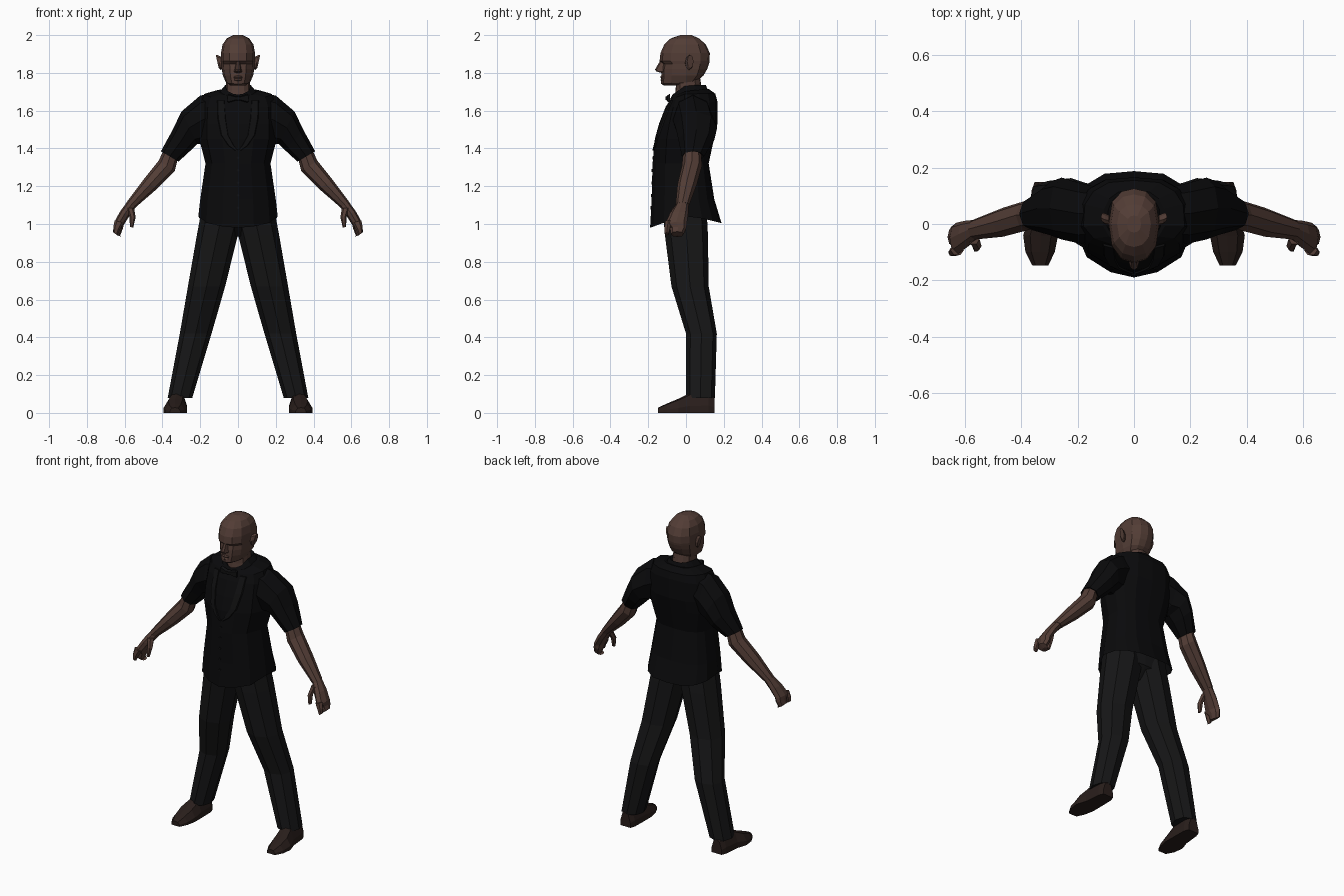
import bpy, bmesh, math
from mathutils import Vector


def material(name, r, g, b):
    m = bpy.data.materials.new(name)
    m.diffuse_color = (r, g, b, 1)
    return m


SKIN = material("skin", 0.085, 0.046, 0.036)
CLOTH = material("black_cloth", 0.003, 0.003, 0.0035)
VEST = material("vest_trim", 0.005, 0.005, 0.0055)
TROUSER = material("trouser_cloth", 0.008, 0.008, 0.0085)
LEATHER = material("shoe_leather", 0.022, 0.013, 0.011)


def loft(name, rings, mat, closed=True, caps=(True, True)):
    """Bridge rings of points, cap the ends and mirror across x = 0."""
    bm = bmesh.new()
    loops = [[bm.verts.new(p) for p in ring] for ring in rings]
    n = len(loops[0])
    for a, b in zip(loops, loops[1:]):
        for i in range(n if closed else n - 1):
            j = (i + 1) % n
            bm.faces.new((a[i], a[j], b[j], b[i]))
    if caps[0]:
        bm.faces.new(loops[0])
    if caps[1]:
        bm.faces.new(loops[-1])
    bmesh.ops.recalc_face_normals(bm, faces=bm.faces)
    me = bpy.data.meshes.new(name)
    bm.to_mesh(me)
    bm.free()
    me.materials.append(mat)
    ob = bpy.data.objects.new(name, me)
    bpy.context.collection.objects.link(ob)
    mod = ob.modifiers.new("mirror", 'MIRROR')
    mod.merge_threshold = 0.0005
    return ob


def half_ring(profile, z, w, f, b, front_dz=0, back_dz=0):
    """Half outline from front centre to back centre."""
    return [(w * u, (-f * v if v < 0 else b * v),
             z + (front_dz * -v if v < 0 else back_dz * v)) for u, v in profile]


def limb_ring(ux, uz, lx, lz, y0, y1, n=8):
    """Ring through an upper and a lower point, spanning y0 to y1."""
    c = Vector(((ux + lx) / 2, (y0 + y1) / 2, (uz + lz) / 2))
    h = Vector(((ux - lx) / 2, 0, (uz - lz) / 2))
    d = Vector((0, (y1 - y0) / 2, 0))
    return [c + h * math.cos(2 * math.pi * i / n) + d * math.sin(2 * math.pi * i / n)
            for i in range(n)]


def limb(name, rows, mat, n=8, caps=(True, True)):
    return loft(name, [limb_ring(*r, n=n) for r in rows], mat, caps=caps)


# Shirt and waistcoat body: z, half width, front, back, front dz, back dz
body = [(0, -1), (.4, -.9), (.8, -.62), (1, -.1), (.97, .45), (.8, .75), (.5, .95), (0, 1)]
torso = loft("shirt_body", [half_ring(body, *r) for r in [
    (1.05, .21, -.19, .188, -.07, -.045),
    (1.13, .20, -.182, .15, 0, 0),
    (1.32, .172, -.177, .12, 0, 0),
    (1.45, .205, -.165, .148, 0, 0),
    (1.53, .205, -.143, .166, 0, 0),
    (1.62, .20, -.108, .166, 0, .03),
    (1.69, .18, -.082, .155, -.03, 0),
    (1.705, .11, -.072, .12, -.03, .01)]], CLOTH, closed=False, caps=(False, True))

# Collar
loft("collar", [half_ring(body, *r) for r in [
    (1.69, .105, -.085, .12, -.03, .01),
    (1.735, .07, -.072, .105, -.05, 0),
    (1.725, .06, -.06, .09, -.05, 0)]], CLOTH, closed=False, caps=(False, False))

# Sleeves
limb("sleeve", [
    (.12, 1.695, .13, 1.46, -.06, .13),
    (.20, 1.68, .18, 1.42, -.07, .145),
    (.30, 1.595, .215, 1.425, -.055, .165),
    (.345, 1.50, .25, 1.39, -.04, .15),
    (.408, 1.385, .315, 1.33, -.022, .095),
    (.39, 1.385, .325, 1.35, -.01, .08)], CLOTH)

# Forearm, hand and thumb
limb("forearm", [
    (.39, 1.40, .315, 1.36, -.015, .08),
    (.42, 1.335, .335, 1.28, -.022, .085),
    (.50, 1.235, .43, 1.185, -.045, .058),
    (.59, 1.115, .54, 1.09, -.055, .018)], SKIN)
limb("hand", [
    (.585, 1.12, .54, 1.09, -.052, .015),
    (.625, 1.065, .57, 1.05, -.085, .012),
    (.655, 1.01, .605, .995, -.11, .005),
    (.657, .985, .61, .975, -.085, .003),
    (.663, .96, .625, .935, -.08, -.012),
    (.64, .94, .61, .932, -.07, -.02)], SKIN)
limb("index_finger", [
    (.652, 1.02, .605, 1.005, -.112, -.075),
    (.66, .985, .625, .97, -.116, -.082),
    (.66, .955, .638, .94, -.114, -.09)], SKIN, n=6)
limb("thumb", [
    (.59, 1.085, .55, 1.085, -.075, -.03),
    (.575, 1.04, .542, 1.035, -.095, -.06),
    (.572, .985, .555, .98, -.1, -.075)], SKIN, n=6)


# Trouser legs: z, inner x, outer x, front y, back y
def leg_ring(z, x0, x1, f, b):
    shape = [(0, -1), (.72, -.72), (1, 0), (.75, .75), (0, 1), (-.75, .75), (-1, 0), (-.72, -.72)]
    return [((x0 + x1) / 2 + (x1 - x0) / 2 * u, (f + b) / 2 + (b - f) / 2 * v, z) for u, v in shape]


loft("trouser_leg", [leg_ring(*r) for r in [
    (1.12, -.02, .19, -.12, .10),
    (1.02, -.02, .203, -.118, .112),
    (.945, 0, .217, -.112, .116),
    (.67, .068, .265, -.077, .12),
    (.42, .14, .308, 0, .163),
    (.08, .242, .372, 0, .153)]], TROUSER)

# Trouser seat bridging the legs
seat = [(0, -1), (.6, -.95), (1, 0), (.6, .95), (0, 1)]
loft("trouser_seat", [half_ring(seat, *r) for r in [
    (.935, .05, -.03, .04), (1.0, .15, -.10, .10), (1.1, .19, -.11, .105)]],
    TROUSER, closed=False)


# Shoes: y, centre x, half width, height
def shoe_ring(y, x, w, h):
    return [(x + w * u, y, h * v) for u, v in
            [(1, 0), (1, .35), (.6, .9), (0, 1), (-.6, .9), (-1, .35), (-1, 0)]]


loft("shoe", [shoe_ring(*r) for r in [
    (.15, .318, .035, .085), (.12, .318, .046, .11), (.02, .322, .052, .105),
    (-.04, .332, .062, .075), (-.10, .334, .052, .05), (-.148, .333, .028, .028)]], LEATHER)

# Neck
skull = [(0, -1), (.5, -.9), (.87, -.58), (1, 0), (.87, .62), (.48, .92), (0, 1)]
loft("neck", [half_ring(skull, *r) for r in [
    (1.66, .075, -.062, .09), (1.71, .065, -.055, .085), (1.80, .062, -.05, .07)]],
    SKIN, closed=False)

# Head: z, half width, front, back, front dz, back dz
loft("head", [half_ring(skull, *r) for r in [
    (1.737, .045, -.115, .02, -.005, 0),
    (1.75, .064, -.132, .05, -.008, 0),
    (1.785, .08, -.13, .092, 0, 0),
    (1.82, .086, -.128, .112, 0, 0),
    (1.848, .088, -.122, .122, 0, 0),
    (1.862, .09, -.14, .125, 0, 0),
    (1.905, .09, -.135, .126, 0, 0),
    (1.95, .082, -.115, .105, 0, 0),
    (1.982, .06, -.082, .07, 0, 0),
    (2.0, .025, -.03, .03, 0, 0)]], SKIN, closed=False)

# Nose and lips
def ridge(name, rows):
    loft(name, [[(0, f, z), (w * .6, f + .008, z), (w, -.11, z), (0, -.10, z)]
                for z, w, f in rows], SKIN, closed=False)


ridge("nose", [(1.862, .012, -.138), (1.818, .02, -.164), (1.808, .024, -.158), (1.80, .02, -.13)])
ridge("lips", [(1.787, .02, -.130), (1.778, .034, -.137), (1.771, .036, -.131), (1.762, .03, -.136),
               (1.755, .02, -.131)])

# Ears
limb("ear", [
    (.09, 1.885, .084, 1.82, -.005, .03),
    (.104, 1.893, .092, 1.815, -.004, .036),
    (.118, 1.896, .102, 1.825, .006, .04)], SKIN, n=8)

# Bow tie
loft("bow_tie", [[(x, -.085, 1.665 + h), (x, -.108 + x * .2, 1.665 + h * .7),
                  (x, -.108 + x * .2, 1.665 - h * .7), (x, -.085, 1.665 - h)]
                 for x, h in [(0, .013), (.012, .011), (.05, .024), (.056, .02)]],
     VEST, caps=(False, True))

# Waistcoat lapels and buttons laid on the shirt front
bpy.context.view_layer.update()


def on_shirt(x, z, lift):
    hit, loc, _, _ = torso.ray_cast((x if x else .0005, -1, z), (0, 1, 0))
    return Vector((x, loc.y - lift if hit else -.1, z))


loft("lapel", [[on_shirt(x, z, .001), on_shirt(x + .002, z, .008),
                on_shirt(x + w, z, .008), on_shirt(x + w + .004, z, .001)]
               for x, z, w in [(.072, 1.655, .035), (.066, 1.56, .038), (.052, 1.47, .034),
                               (.022, 1.415, .026), (.001, 1.39, .012)]], VEST)
for k in range(5):
    p = on_shirt(0, 1.35 - k * .066, 0)
    loft("button", [[(p.x, p.y - d, p.z + .008), (p.x + .008, p.y - d, p.z),
                     (p.x, p.y - d, p.z - .008)] for d in (-.004, .004)],
         VEST, closed=False, caps=(False, True))
